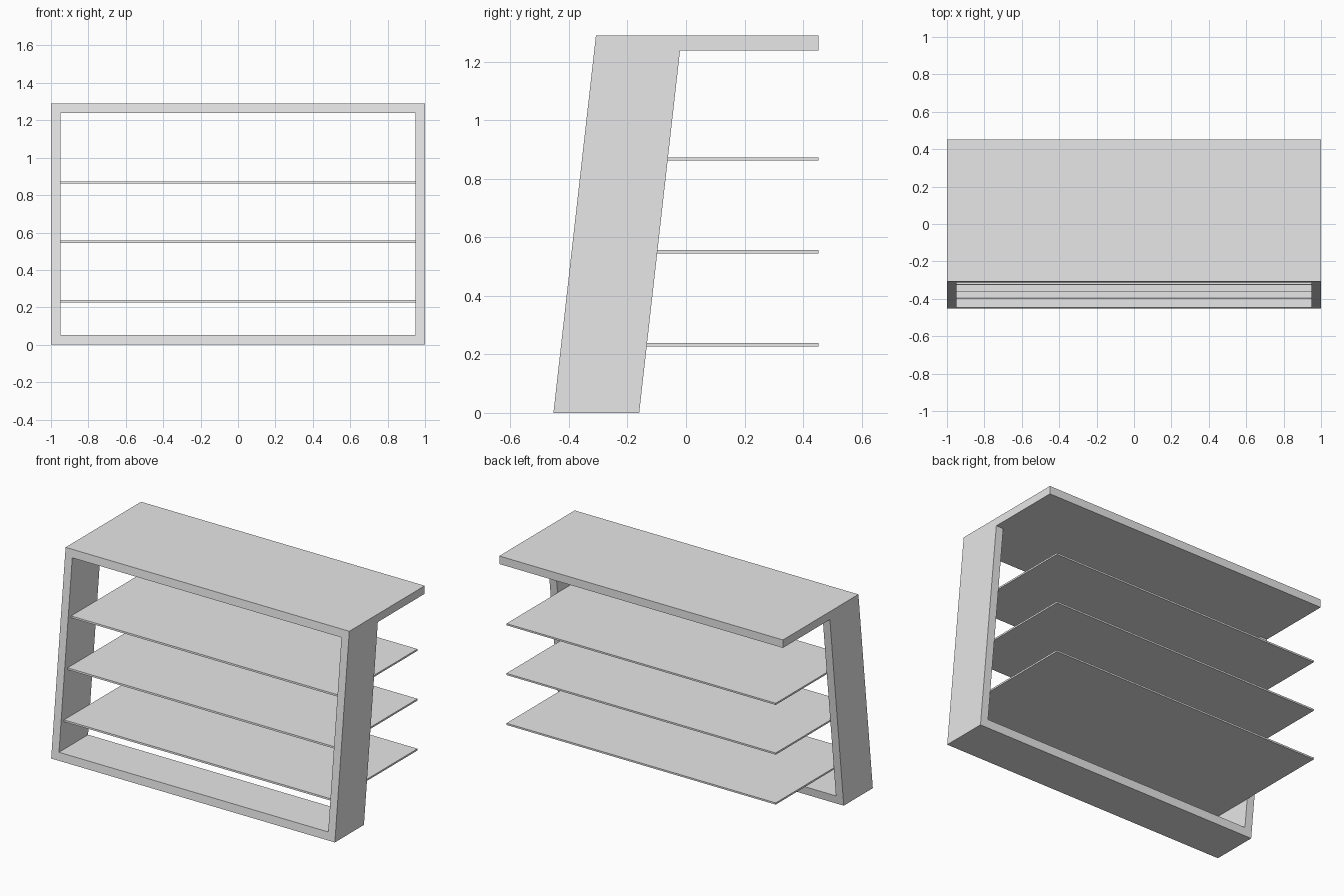
import bpy
import bmesh

if "Cube" in bpy.data.objects:
    bpy.data.objects.remove(bpy.data.objects["Cube"])

SLOPE = 0.1126             # lean of the frame: y shift per unit of height
FRONT, BACK = -0.453, 0.452
DEPTH = 0.293              # depth of the leaning frame
HEIGHT, WALL = 1.29, 0.051
INNER = 1.0 - WALL

grey = bpy.data.materials.new("light_grey")
grey.diffuse_color = (0.8, 0.8, 0.8, 1)
grey.use_nodes = True
grey.node_tree.nodes["Principled BSDF"].inputs["Base Color"].default_value = grey.diffuse_color


def front_y(z):
    return FRONT + SLOPE * z


def extrude_profile(name, profile, x0, x1):
    """Extrude a (y, z) side profile from x0 to x1."""
    bm = bmesh.new()
    face = bm.faces.new([bm.verts.new((x0, y, z)) for y, z in profile])
    res = bmesh.ops.extrude_face_region(bm, geom=[face])
    verts = [v for v in res["geom"] if isinstance(v, bmesh.types.BMVert)]
    bmesh.ops.translate(bm, verts=verts, vec=(x1 - x0, 0, 0))
    bmesh.ops.recalc_face_normals(bm, faces=bm.faces)
    mesh = bpy.data.meshes.new(name)
    bm.to_mesh(mesh)
    bm.free()
    mesh.materials.append(grey)
    obj = bpy.data.objects.new(name, mesh)
    bpy.context.collection.objects.link(obj)
    return obj


def leaning_profile(z0, z1):
    return [(front_y(z0), z0), (front_y(z0) + DEPTH, z0),
            (front_y(z1) + DEPTH, z1), (front_y(z1), z1)]


# Leaning side walls and bottom board
z_top = HEIGHT - WALL
extrude_profile("left_wall", leaning_profile(0, z_top), -1, -INNER)
extrude_profile("right_wall", leaning_profile(0, z_top), INNER, 1)
extrude_profile("bottom_board", leaning_profile(0, WALL), -INNER, INNER)

# Deep top board with a slanted front edge
extrude_profile("top_board", [(front_y(z_top), z_top), (BACK, z_top),
                              (BACK, HEIGHT), (front_y(HEIGHT), HEIGHT)], -1, 1)

# Thin shelves, set back slightly and running out past the frame
for i, z in enumerate((0.227, 0.545, 0.862)):
    y = front_y(z) + 0.03
    extrude_profile(f"shelf_{i + 1}", [(y, z), (BACK, z), (BACK, z + 0.011),
                                       (y + SLOPE * 0.011, z + 0.011)], -INNER, INNER)
